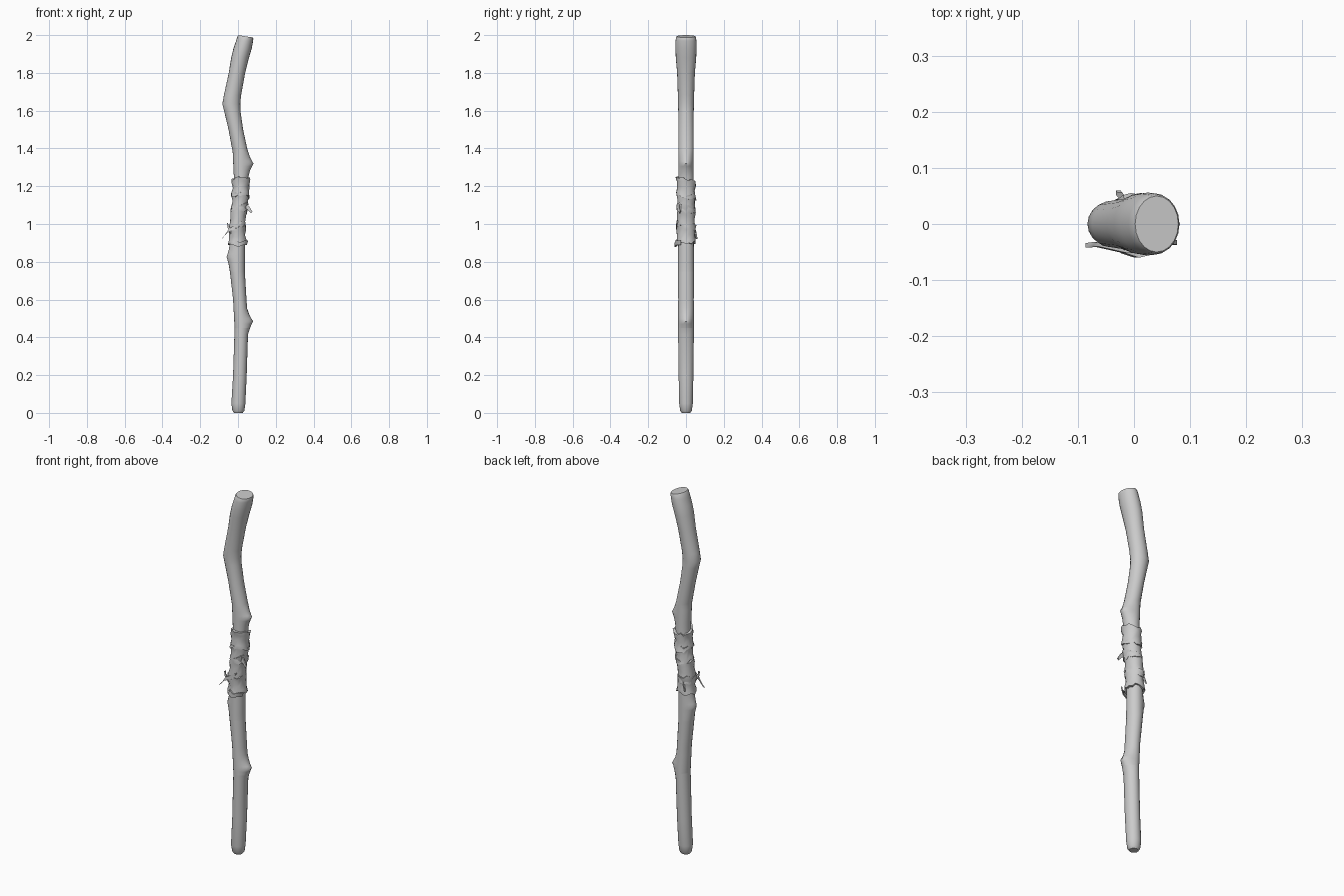
import bpy, bmesh, math, random
from mathutils import Vector

if "Cube" in bpy.data.objects:
    bpy.data.objects.remove(bpy.data.objects["Cube"], do_unlink=True)
random.seed(4)

grey = bpy.data.materials.new("plain_grey")
grey.use_nodes = True
colour = (0.6, 0.6, 0.6, 1)
grey.diffuse_color = colour
grey.node_tree.nodes["Principled BSDF"].inputs["Base Color"].default_value = colour

# Branch profile: height, left edge x, right edge x, half depth
PROFILE = [
    (0.0, -0.022, 0.025, 0.022), (0.012, -0.030, 0.034, 0.031), (0.05, -0.035, 0.039, 0.036),
    (0.2, -0.026, 0.046, 0.039), (0.45, -0.018, 0.054, 0.042), (0.6, -0.026, 0.045, 0.041),
    (0.75, -0.043, 0.036, 0.042), (0.9, -0.042, 0.036, 0.041), (1.0, -0.040, 0.030, 0.042),
    (1.1, -0.026, 0.048, 0.041), (1.25, -0.022, 0.055, 0.041), (1.38, -0.028, 0.053, 0.041),
    (1.5, -0.050, 0.027, 0.041), (1.6, -0.074, 0.013, 0.041), (1.635, -0.083, 0.012, 0.042),
    (1.68, -0.075, 0.016, 0.043), (1.8, -0.049, 0.038, 0.047), (1.88, -0.036, 0.058, 0.054),
    (1.93, -0.024, 0.073, 0.056), (1.97, -0.010, 0.080, 0.055), (1.985, -0.003, 0.081, 0.053),
    (1.992, 0.002, 0.079, 0.050)]
# Knots: height, direction in x, size, half length
KNOTS = [(0.485, 1, 0.028, 0.07), (0.825, -1, 0.018, 0.08), (1.32, 1, 0.028, 0.07)]
SIDES = 20


def section(z):
    """Interpolate the branch profile at a height."""
    z = min(max(z, 0), PROFILE[-1][0])
    for a, b in zip(PROFILE, PROFILE[1:]):
        if z <= b[0]:
            t = (z - a[0]) / (b[0] - a[0])
            return [p + (q - p) * t for p, q in zip(a[1:], b[1:])]


def bark_point(z, angle, offset=0.0):
    left, right, depth = section(z)
    x = (left + right) / 2 + ((right - left) / 2 + offset) * math.cos(angle)
    for height, side, size, length in KNOTS:
        fade = max(0, 1 - abs(z - height) / length) ** 1.5
        x += side * size * fade * max(0, side * math.cos(angle)) ** 2
    return Vector((x, (depth + offset) * math.sin(angle), z))


def make_object(name, rings, cap=False, closed=True, sharp=40):
    """Skin a stack of rings of points."""
    bm = bmesh.new()
    rows = [[bm.verts.new(p) for p in ring] for ring in rings]
    for a, b in zip(rows, rows[1:]):
        n = len(a)
        for i in range(n if closed else n - 1):
            j = (i + 1) % n
            bm.faces.new((a[i], a[j], b[j], b[i]))
    if cap:
        bm.faces.new(rows[0][::-1])
        bm.faces.new(rows[-1])
    bmesh.ops.recalc_face_normals(bm, faces=bm.faces)
    mesh = bpy.data.meshes.new(name)
    bm.to_mesh(mesh)
    bm.free()
    mesh.materials.append(grey)
    obj = bpy.data.objects.new(name, mesh)
    bpy.context.collection.objects.link(obj)
    bpy.ops.object.select_all(action='DESELECT')
    obj.select_set(True)
    bpy.context.view_layer.objects.active = obj
    bpy.ops.object.shade_smooth_by_angle(angle=math.radians(sharp))
    return obj


ANGLES = [math.tau * i / SIDES for i in range(SIDES)]

# Branch, with its cut top sloping down to the left side
heights = sorted({p[0] for p in PROFILE} | {k[0] + d * k[3] for k in KNOTS for d in (-1, -.5, -.2, 0, .2, .5, 1)})
rings = [[bark_point(z, a) for a in ANGLES] for z in heights]
for ring in rings[-2:]:
    for p in ring:
        p.z += 0.008 - max(0, p.x) * 0.16
make_object("branch", rings, cap=True)


def wrap_band(name, low, high, tilt, phase, thick):
    """Cloth band with a sloping, ragged rim, closed onto the bark."""
    ragged = [(random.uniform(-0.008, 0.008), random.uniform(-0.008, 0.008)) for _ in ANGLES]
    rows = [(0, 0.0), (0, thick), (0.2, thick * 0.8), (0.5, thick * 0.45),
            (0.8, thick * 0.8), (1, thick), (1, 0.0)]
    band = []
    for t, offset in rows:
        ring = []
        for a, (r0, r1) in zip(ANGLES, ragged):
            z = low + (high - low) * t + tilt * math.sin(a + phase) + r0 * (1 - t) + r1 * t
            crease = 0.0025 * math.sin(3 * a + 9 * t + phase) if offset else 0
            ring.append(bark_point(z, a, offset + crease))
        band.append(ring)
    make_object(name, band, sharp=50)


# Cloth wrapped round the grip
wrap_band("wrap_lower", 0.895, 0.99, 0.008, 0.5, 0.011)
wrap_band("wrap_middle", 0.97, 1.09, 0.018, 2.2, 0.009)
wrap_band("wrap_upper", 1.07, 1.16, 0.012, 4.0, 0.009)
wrap_band("wrap_top", 1.14, 1.235, 0.010, 3.0, 0.012)


def loose_end(name, points, widths, thick=0.004):
    """Tapering strip of torn cloth along a path."""
    rings = []
    for (x, y, z), w in zip(points, widths):
        rings.append([(x - thick, y - thick, z - w), (x + thick, y - thick, z + w),
                      (x + thick, y + thick, z + w), (x - thick, y + thick, z - w)])
    make_object(name, rings, cap=True, sharp=60)


# Torn ends of the cloth
loose_end("right_tail", [(0.02, -0.046, 1.01), (-0.015, -0.048, 0.985), (-0.05, -0.04, 0.965),
                         (-0.068, -0.036, 0.945), (-0.082, -0.038, 0.925)],
          [0.008, 0.013, 0.011, 0.006, 0.003])
loose_end("right_sliver", [(-0.035, -0.03, 0.955), (-0.052, -0.036, 0.985), (-0.056, -0.034, 1.005)],
          [0.008, 0.005, 0.002], 0.003)
loose_end("left_tail", [(0.035, -0.028, 1.10), (0.055, -0.03, 1.085), (0.073, -0.033, 1.06)],
          [0.014, 0.009, 0.004])
loose_end("front_flap", [(-0.02, -0.048, 0.905), (0.005, -0.056, 0.89), (0.03, -0.05, 0.9), (0.05, -0.03, 0.9)],
          [0.014, 0.012, 0.012, 0.012])
loose_end("back_flap", [(-0.02, 0.046, 0.96), (-0.025, 0.052, 0.945), (-0.028, 0.056, 0.925)],
          [0.014, 0.009, 0.004])
